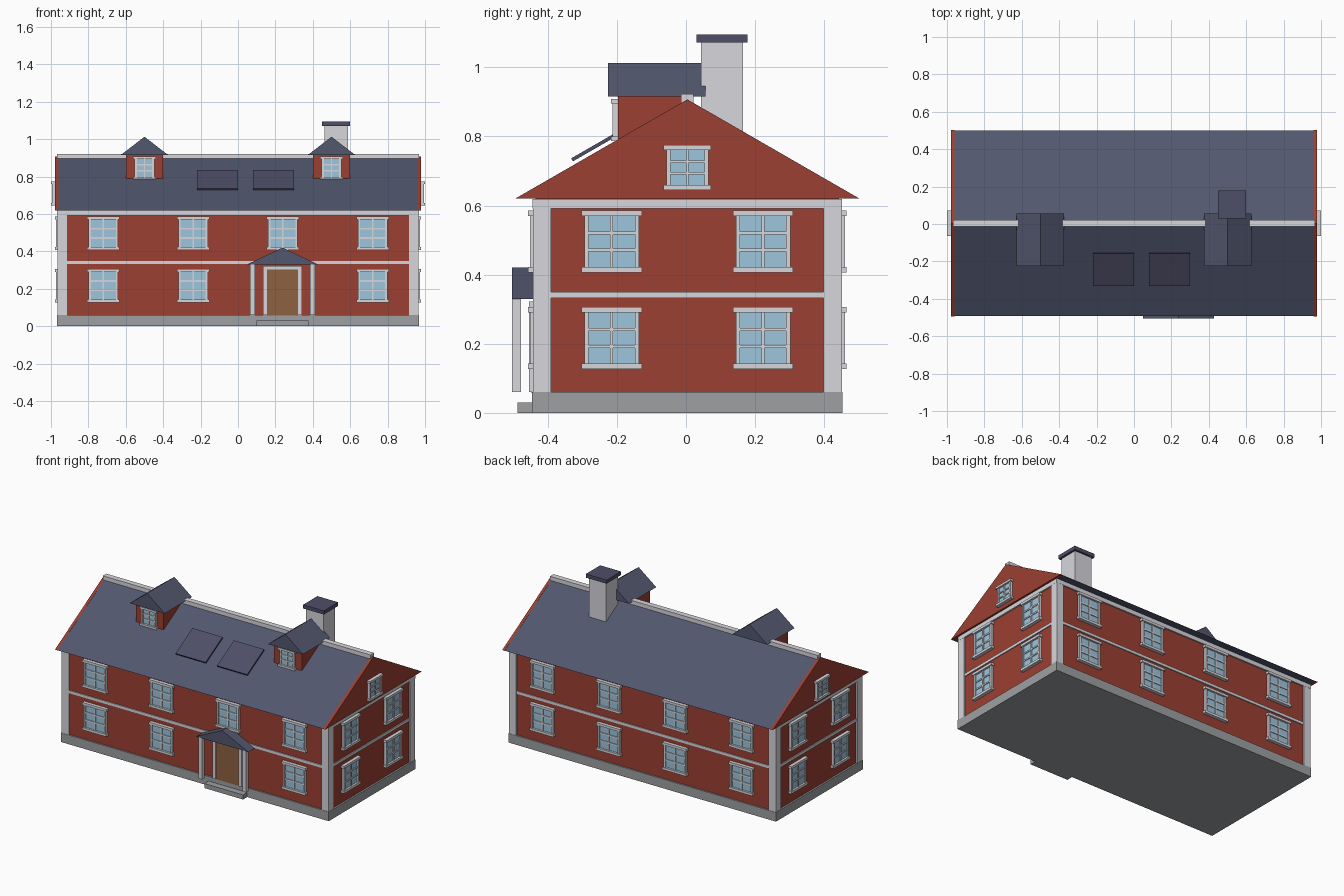
import bpy, bmesh, math
from mathutils import Matrix, Vector

if "Cube" in bpy.data.objects:
    bpy.data.objects.remove(bpy.data.objects["Cube"])

YC = 0.004            # house centre line in y
WX, WY = 0.957, 0.439  # wall half sizes
EAVE, RIDGE = 0.62, 0.906


def mat(name, rgb):
    m = bpy.data.materials.new(name)
    m.diffuse_color = (*rgb, 1)
    m.use_nodes = True
    m.node_tree.nodes["Principled BSDF"].inputs["Base Color"].default_value = m.diffuse_color
    return m


RED = mat("red_wall", (0.33, 0.05, 0.031))
TRIM = mat("light_trim", (0.68, 0.68, 0.72))
SLATE = mat("slate", (0.083, 0.095, 0.155))
DARK = mat("dark_slate", (0.075, 0.077, 0.135))
STONE = mat("base_grey", (0.34, 0.35, 0.36))
GLASS = mat("window_glass", (0.34, 0.56, 0.73))
WOOD = mat("door_brown", (0.27, 0.12, 0.055))


def add_box(bm, x0, x1, y0, y1, z0, z1, mi=0):
    m = Matrix.Translation(((x0 + x1) / 2, (y0 + y1) / 2, (z0 + z1) / 2))
    m = m @ Matrix.Diagonal((x1 - x0, y1 - y0, z1 - z0, 1))
    vs = bmesh.ops.create_cube(bm, size=1, matrix=m)["verts"]
    for f in {f for v in vs for f in v.link_faces}:
        f.material_index = mi


def to_mesh(name, bm, mats):
    bmesh.ops.recalc_face_normals(bm, faces=bm.faces)
    me = bpy.data.meshes.new(name)
    bm.to_mesh(me)
    bm.free()
    for m in mats:
        me.materials.append(m)
    return me


def place(name, me, matrix=Matrix()):
    ob = bpy.data.objects.new(name, me)
    ob.matrix_world = matrix
    bpy.context.collection.objects.link(ob)
    return ob


def boxes(name, material, *dims):
    bm = bmesh.new()
    for d in dims:
        add_box(bm, *d)
    return place(name, to_mesh(name, bm, [material]))


def prism(name, material, along, a0, a1, c, half, z0, z1):
    """Triangular roof shape running along x or y from a0 to a1."""
    bm = bmesh.new()
    pts = [(c - half, z0), (c + half, z0), (c, z1)]
    ends = []
    for a in (a0, a1):
        vs = [bm.verts.new((a, p, z) if along == "x" else (p, a, z)) for p, z in pts]
        bm.faces.new(vs)
        ends.append(vs)
    for i in range(3):
        j = (i + 1) % 3
        bm.faces.new((ends[0][i], ends[0][j], ends[1][j], ends[1][i]))
    return place(name, to_mesh(name, bm, [material]))


def window_mesh(name, w, h, rail, jamb, bar):
    """Two-by-three pane window, back at y=0, facing -y, w = head width."""
    bm = bmesh.new()
    f, t = w / 2 - 0.008, h / 2
    add_box(bm, -f + 0.002, f - 0.002, -0.009, 0, -t + 0.002, t - 0.002, 1)
    for s in (-1, 1):
        add_box(bm, *sorted((s * f, s * (f - jamb))), -0.017, 0, -t, t)
        add_box(bm, -w / 2, w / 2, -0.022, 0, *sorted((s * t, s * (t - rail))))
    add_box(bm, -bar / 2, bar / 2, -0.014, 0, -t, t)
    for s in (-1, 1):
        z = s * (t - rail) / 3
        add_box(bm, -f, f, -0.014, 0, z - bar / 2, z + bar / 2)
    return to_mesh(name, bm, [TRIM, GLASS])


BIG = window_mesh("large_window", 0.174, 0.179, 0.016, 0.012, 0.009)
ATTIC = window_mesh("attic_window", 0.138, 0.13, 0.014, 0.012, 0.007)
DORMER = window_mesh("dormer_window", 0.122, 0.122, 0.013, 0.012, 0.007)


def window(name, me, x, y, z, deg=0):
    place(name, me, Matrix.Translation((x, y, z)) @ Matrix.Rotation(math.radians(deg), 4, "Z"))


# Base, walls and horizontal bands
boxes("stone_base", STONE, (-0.968, 0.968, YC - 0.449, YC + 0.449, 0, 0.06))
boxes("walls", RED, (-WX, WX, YC - WY, YC + WY, 0.05, EAVE))
boxes("trim_bands", TRIM,
      (-0.963, 0.963, YC - 0.445, YC + 0.445, 0.332, 0.35),
      (-0.967, 0.967, YC - 0.448, YC + 0.448, 0.592, 0.619))

# Corner boards
for sx in (-1, 1):
    for sy in (-1, 1):
        xs = sorted((sx * 0.913, sx * 0.966))
        ys = sorted((YC + sy * 0.394, YC + sy * 0.447))
        boxes("corner_board", TRIM, (*xs, *ys, 0.06, 0.6))

# Main roof with red gables and ridge cap
prism("main_roof", SLATE, "x", -0.96, 0.96, YC, 0.497, EAVE, RIDGE)
for s in (-1, 1):
    prism("gable_end", RED, "x", *sorted((s * 0.96, s * 0.978)), YC, 0.498, EAVE, RIDGE + 0.001)
boxes("ridge_cap", TRIM, (-0.968, 0.968, YC - 0.018, YC + 0.018, 0.89, 0.922))

# Windows on all four walls and in the gables
for z in (0.217, 0.496):
    for x in (-0.72, -0.24, 0.24, 0.72):
        window("back_window", BIG, x, YC + WY, z, 180)
        if not (x == 0.24 and z < 0.3):
            window("front_window", BIG, x, YC - WY, z)
    for dy in (-0.219, 0.219):
        window("right_window", BIG, WX, YC + dy, z, 90)
        window("left_window", BIG, -WX, YC + dy, z, -90)
window("right_attic_window", ATTIC, 0.978, YC, 0.71, 90)
window("left_attic_window", ATTIC, -0.978, YC, 0.71, -90)

# Dormers
for x in (-0.5, 0.5):
    boxes("dormer_body", RED, (x - 0.1, x + 0.1, -0.197, 0.005, 0.72, 0.916))
    prism("dormer_roof", SLATE, "y", -0.225, 0.057, x, 0.127, 0.915, 1.013)
    window("dormer_window", DORMER, x, -0.195, 0.847)

# Skylight panels parallel to the front slope
slope = math.atan2(RIDGE - EAVE, 0.497)
for x in (-0.11, 0.19):
    ob = boxes("skylight", DARK, (-0.109, 0.109, -0.1, 0.1, -0.005, 0.005))
    ob.matrix_world = Matrix.Translation((x, -0.243, 0.782)) @ Matrix.Rotation(slope, 4, "X")

# Chimney
boxes("chimney", TRIM, (0.463, 0.587, 0.043, 0.165, 0.75, 1.072))
boxes("chimney_cap", DARK, (0.45, 0.6, 0.03, 0.178, 1.071, 1.095))

# Entrance: door, frame, porch posts, porch roof and step
D = 0.238
boxes("door", WOOD, (D - 0.084, D + 0.084, -0.447, -0.42, 0.058, 0.305))
boxes("door_frame", TRIM,
      (D - 0.104, D - 0.083, -0.454, -0.42, 0.06, 0.322),
      (D + 0.083, D + 0.104, -0.454, -0.42, 0.06, 0.322),
      (D - 0.104, D + 0.104, -0.454, -0.42, 0.302, 0.322))
for s in (-1, 1):
    px = D + s * 0.16
    boxes("porch_post", TRIM, (px - 0.013, px + 0.013, -0.503, -0.477, 0.06, 0.331))
prism("porch_roof", SLATE, "y", -0.504, -0.434, D, 0.19, 0.33, 0.42)
boxes("door_step", STONE, (D - 0.14, D + 0.14, -0.487, -0.44, 0, 0.03))
